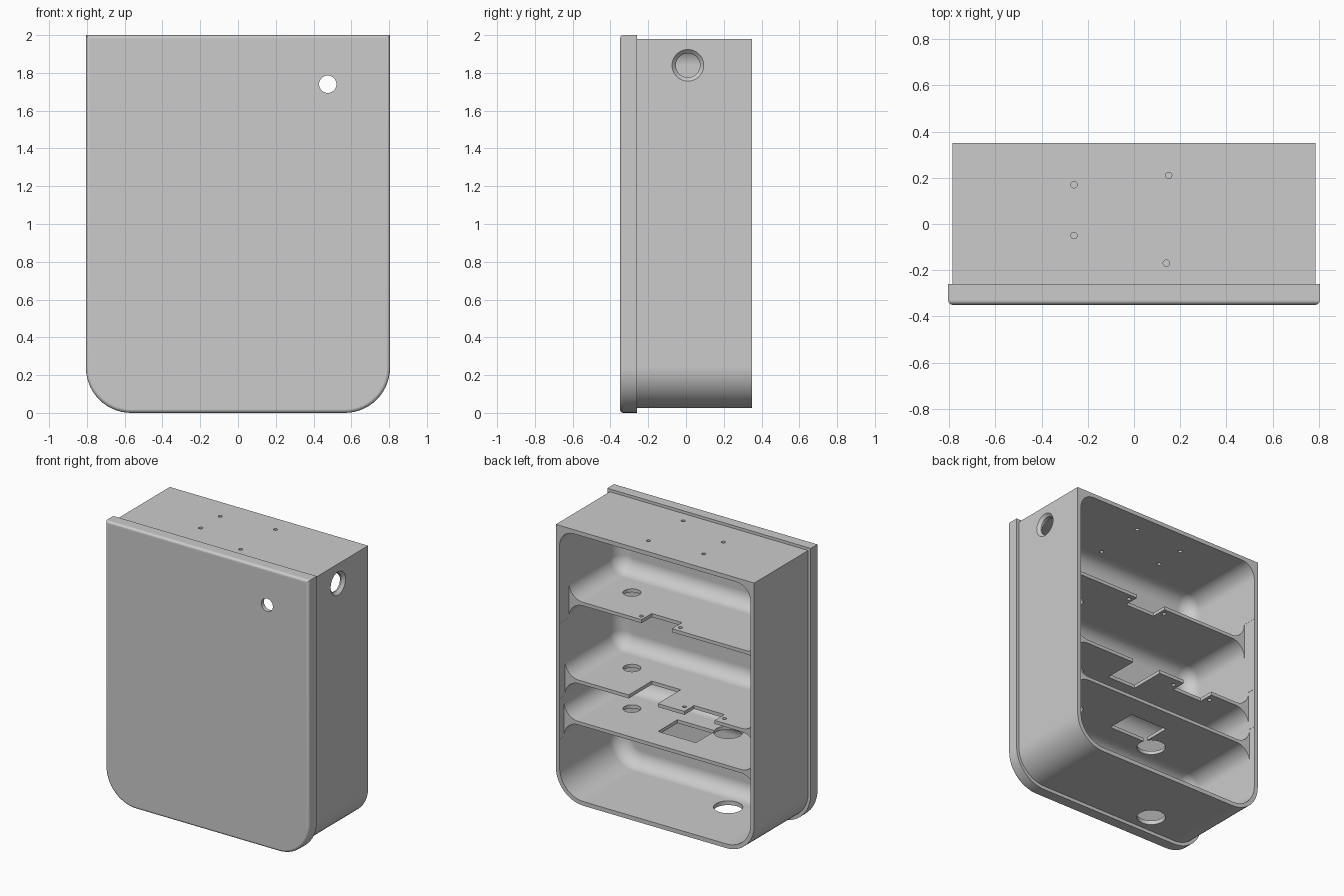
import bpy
import bmesh
from math import sin, cos, pi
from mathutils import Matrix, Vector

cube = bpy.data.objects.get("Cube")
if cube:
    bpy.data.objects.remove(cube, do_unlink=True)

grey = bpy.data.materials.new("light_grey")
grey.use_nodes = True
colour = (0.6, 0.6, 0.6, 1)
grey.diffuse_color = colour
grey.node_tree.nodes["Principled BSDF"].inputs["Base Color"].default_value = colour


def finish(name, bm):
    bmesh.ops.recalc_face_normals(bm, faces=bm.faces[:])
    mesh = bpy.data.meshes.new(name)
    bm.to_mesh(mesh)
    bm.free()
    obj = bpy.data.objects.new(name, mesh)
    bpy.context.collection.objects.link(obj)
    mesh.materials.append(grey)
    return obj


def rounded_prism(name, half, z0, z1, y0, y1, r_low, r_high, bevel, steps=14):
    """Rounded outline in x and z, extruded along y, with a rounded front rim."""
    bm = bmesh.new()
    points = []
    corners = [(half, z1, r_high), (-half, z1, r_high), (-half, z0, r_low), (half, z0, r_low)]
    for i, (x, z, r) in enumerate(corners):
        cx = x - r if x > 0 else x + r
        cz = z - r if z == z1 else z + r
        for k in range(steps + 1 if r else 1):
            a = pi / 2 * (i + k / steps)
            points.append((cx + r * cos(a), y0, cz + r * sin(a)))
    front = bm.faces.new([bm.verts.new(p) for p in points])
    back = bmesh.ops.extrude_face_region(bm, geom=[front], use_keep_orig=True)
    verts = [g for g in back["geom"] if isinstance(g, bmesh.types.BMVert)]
    bmesh.ops.translate(bm, verts=verts, vec=(0, y1 - y0, 0))
    bmesh.ops.recalc_face_normals(bm, faces=bm.faces[:])
    if bevel:
        rim = [e for e in bm.edges if all(abs(v.co.y - y0) < 1e-5 for v in e.verts)]
        bmesh.ops.bevel(bm, geom=rim, offset=bevel, segments=8, profile=0.5,
                        affect="EDGES", clamp_overlap=False)
    return finish(name, bm)


def box(name, x0, x1, y0, y1, z0, z1):
    bm = bmesh.new()
    size = Matrix.Diagonal((x1 - x0, y1 - y0, z1 - z0, 1))
    middle = Matrix.Translation(((x0 + x1) / 2, (y0 + y1) / 2, (z0 + z1) / 2))
    bmesh.ops.create_cube(bm, size=1, matrix=middle @ size)
    return finish(name, bm)


def rod(name, start, end, r1, r2=None, sides=40):
    bm = bmesh.new()
    start, end = Vector(start), Vector(end)
    way = end - start
    place = Matrix.Translation((start + end) / 2) @ way.to_track_quat("Z", "Y").to_matrix().to_4x4()
    bmesh.ops.create_cone(bm, cap_ends=True, segments=sides, radius1=r1,
                          radius2=r1 if r2 is None else r2, depth=way.length, matrix=place)
    return finish(name, bm)


def combine(target, tool, operation="DIFFERENCE"):
    mod = target.modifiers.new(tool.name, "BOOLEAN")
    mod.operation, mod.solver, mod.object = operation, "EXACT", tool
    bpy.context.view_layer.objects.active = target
    bpy.ops.object.modifier_apply(modifier=mod.name)
    bpy.data.objects.remove(tool, do_unlink=True)


# Outer casing and its wider front cover
housing = rounded_prism("housing", 0.785, 0.025, 1.98, -0.30, 0.35, 0.22, 0, 0)
cover = rounded_prism("front_cover", 0.805, 0, 2, -0.35, -0.26, 0.24, 0, 0.02)
combine(housing, cover, "UNION")

# Four rounded compartments, leaving thin shelves between them
shelf_tops = [0.59, 0.88, 1.42]
thick = 0.025
floors = [0.055] + shelf_tops
ceilings = [z - thick for z in shelf_tops] + [1.95]
for i, (low, high) in enumerate(zip(floors, ceilings)):
    combine(housing, rounded_prism("compartment", 0.755, low, high, -0.32, 0.5,
                                   0.11 if i else 0.19, 0.11, 0.1))

# Shelf rear edges set back from the opening
for top, rear in zip(shelf_tops, [0.30, 0.29, 0.245]):
    combine(housing, box("setback", -0.756, 0.756, rear, 0.5, top - 0.139, top + 0.115))


# Shelf notches and window
def shelf_cut(top, x0, x1, y0, y1):
    combine(housing, box("notch", x0, x1, y0, y1, top - 0.06, top + 0.04))


shelf_cut(shelf_tops[0], -0.17, 0.13, -0.09, 0.13)
shelf_cut(shelf_tops[1], 0.02, 0.25, 0.03, 0.4)
shelf_cut(shelf_tops[1], -0.43, -0.19, 0.18, 0.4)
shelf_cut(shelf_tops[2], -0.06, 0.18, 0.13, 0.4)

# Screw holes beside the notches
for top, y, xs in [(shelf_tops[2], 0.2, (0.213, -0.095)), (shelf_tops[1], 0.23, (-0.15, -0.465))]:
    for x in xs:
        combine(housing, rod("screw_hole", (x, y, top - 0.06), (x, y, top + 0.04), 0.014, sides=16))

# Screw holes in the top
for x, y in [(-0.26, 0.17), (-0.26, -0.05), (0.15, 0.21), (0.14, -0.17)]:
    combine(housing, rod("top_hole", (x, y, 1.9), (x, y, 2.1), 0.014, sides=16))

# Cable holes through the shelves, and larger ones through the lowest shelf and floor
combine(housing, rod("cable_hole", (0.47, -0.06, 0.4), (0.47, -0.06, 1.6), 0.058))
combine(housing, rod("large_hole", (-0.25, -0.12, -0.1), (-0.25, -0.12, 0.7), 0.095))

# Front hole, and side hole with a flared mouth
combine(housing, rod("front_hole", (0.475, -0.5, 1.74), (0.475, -0.1, 1.74), 0.046))
combine(housing, rod("side_hole", (0.6, 0.01, 1.84), (0.9, 0.01, 1.84), 0.064))
combine(housing, rod("side_flare", (0.765, 0.01, 1.84), (0.805, 0.01, 1.84), 0.064, 0.104))

# Smooth rounded surfaces with crisp edges
bpy.ops.object.select_all(action="DESELECT")
housing.select_set(True)
bpy.context.view_layer.objects.active = housing
bpy.ops.object.shade_smooth_by_angle(angle=pi / 6)
weighted = housing.modifiers.new("even_shading", "WEIGHTED_NORMAL")
weighted.keep_sharp = True
